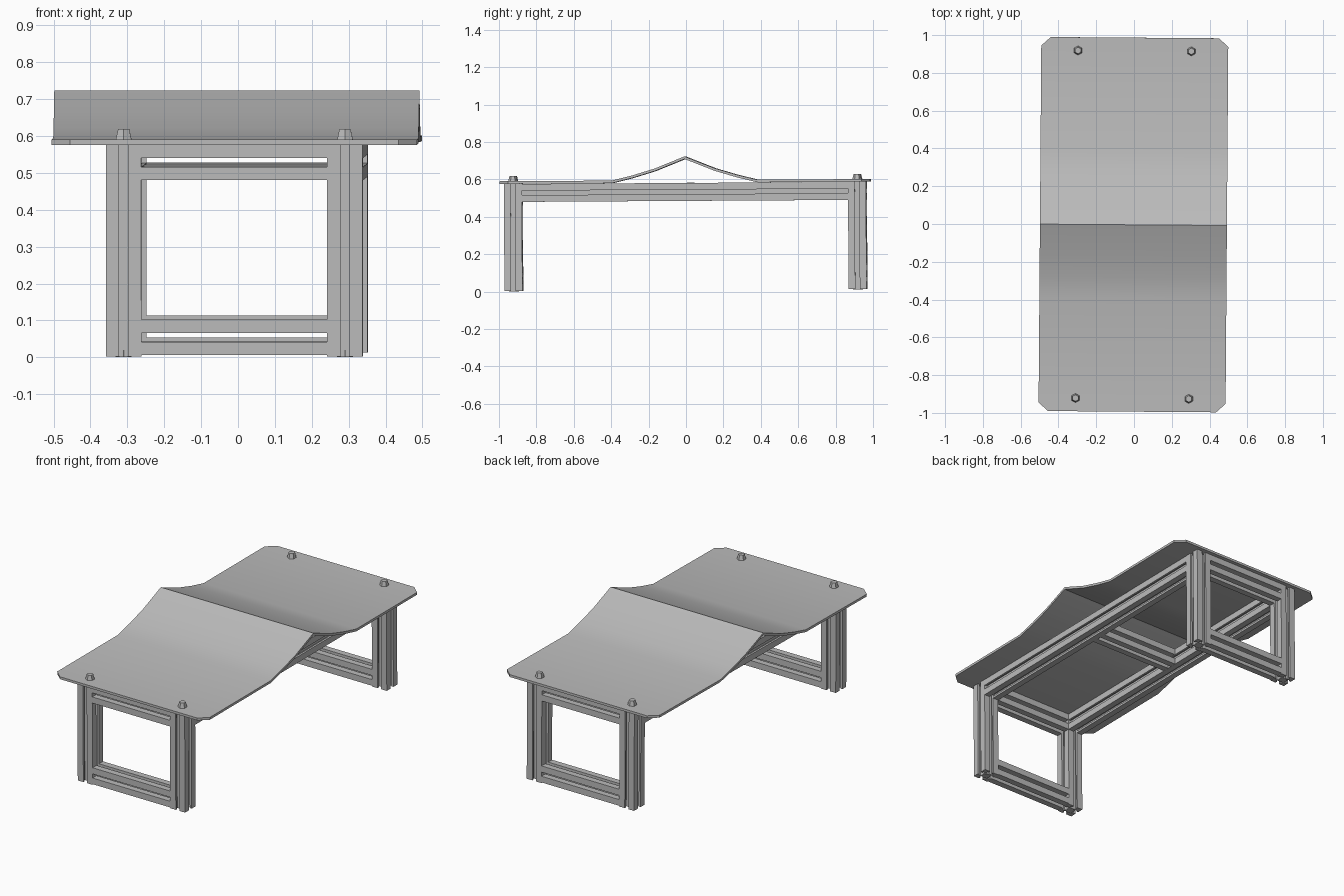
import bpy, bmesh
from mathutils import Matrix, Vector

cube = bpy.data.objects.get("Cube")
if cube:
    bpy.data.objects.remove(cube)

grey = bpy.data.materials.new("plain_grey")
grey.use_nodes = True
COLOUR = (0.5, 0.5, 0.5, 1)
grey.diffuse_color = COLOUR
grey.node_tree.nodes["Principled BSDF"].inputs["Base Color"].default_value = COLOUR

# The whole table sits slightly turned and tipped
LEAN = Matrix.Rotation(-0.0075, 4, "Z") @ Matrix.Rotation(0.006, 4, "X")
LEAN = Matrix.Translation((-0.003, 0, 0.006)) @ LEAN

HALF, SLOT, CORE, LIP = 0.048, 0.012, 0.023, 0.012
LEG_X, LEG_Y = 0.3, 0.92


def finish(name, bm):
    bmesh.ops.recalc_face_normals(bm, faces=bm.faces)
    bm.transform(LEAN)
    mesh = bpy.data.meshes.new(name)
    bm.to_mesh(mesh)
    bm.free()
    mesh.materials.append(grey)
    obj = bpy.data.objects.new(name, mesh)
    bpy.context.collection.objects.link(obj)
    return obj


def prism(bm, outline, start, end):
    """Sweep a closed outline along the straight line from start to end."""
    start, end = Vector(start), Vector(end)
    along = (end - start).normalized()
    side = Vector((0, 1, 0)) if abs(along.x) > 0.5 else Vector((1, 0, 0))
    up = along.cross(side)
    face = bm.faces.new([bm.verts.new(start + side * a + up * b) for a, b in outline])
    out = bmesh.ops.extrude_face_region(bm, geom=[face])
    moved = [v for v in out["geom"] if isinstance(v, bmesh.types.BMVert)]
    bmesh.ops.translate(bm, verts=moved, vec=end - start)
    bm.faces.ensure_lookup_table()


def slotted_outline():
    """Square bar with an undercut slot in each side."""
    wide = SLOT + 0.008
    arm = [(CORE, wide), (HALF - LIP, wide), (HALF - LIP, SLOT), (HALF, SLOT)]
    quarter = arm + [(HALF, HALF)] + [(b, a) for a, b in reversed(arm)]
    loop = []
    for turn in range(4):
        loop += quarter
        quarter = [(-b, a) for a, b in quarter]
    return loop


def slotted_bar(name, start, end):
    bm = bmesh.new()
    prism(bm, slotted_outline(), start, end)
    return finish(name, bm)


def open_bar(name, start, end):
    """Four parallel corner strips with a see-through gap."""
    bm = bmesh.new()
    for sa in (-1, 1):
        for sb in (-1, 1):
            strip = [(a * sa, b * sb) for a, b in
                     ((SLOT, SLOT), (HALF, SLOT), (HALF, HALF), (SLOT, HALF))]
            prism(bm, strip, start, end)
    return finish(name, bm)


def bolt(name, x, y, z, height, taper):
    bm = bmesh.new()
    bmesh.ops.create_cone(bm, cap_ends=True, segments=6, radius1=0.025,
                          radius2=0.025 * taper, depth=height,
                          matrix=Matrix.Translation((x, y, z + height / 2)))
    return finish(name, bm)


# Legs with a bolt head on top and a foot bolt below
for sx, side in ((1, "left"), (-1, "right")):
    for sy, end in ((-1, "front"), (1, "back")):
        x, y = sx * LEG_X, sy * LEG_Y
        slotted_bar(f"{end}_{side}_leg", (x, y, 0.002), (x, y, 0.578))
        bolt(f"{end}_{side}_top_bolt", x, y, 0.588, 0.03, 0.7)
        bolt(f"{end}_{side}_foot_bolt", x, y, 0, 0.02, 1)
    # Long rail under the top
    slotted_bar(f"{side}_long_rail", (sx * LEG_X, -0.872, 0.527),
                (sx * LEG_X, 0.872, 0.527))

# Rails across each end and the middle
inner = LEG_X - HALF
for name, y, z in (("front_top_rail", -LEG_Y, 0.528), ("back_top_rail", LEG_Y, 0.528),
                   ("front_bottom_rail", -LEG_Y, 0.054), ("back_bottom_rail", LEG_Y, 0.054),
                   ("middle_rail", 0, 0.528)):
    open_bar(name, (-inner, y, z), (inner, y, z))

# Table top: clipped corners, flat ends and a ridge across the middle
half_top = [(0.99, 0.445, 0.59), (0.945, 0.495, 0.59), (0.39, 0.495, 0.59), (0.28, 0.495, 0.617),
            (0.16, 0.495, 0.653)]
rows = [(-y, w, z) for y, w, z in half_top] + [(0, 0.495, 0.717)] + half_top[::-1]
bm = bmesh.new()
layers = []
for drop in (0, 0.014):
    layers.append([[bm.verts.new((s * w, y, z - drop)) for s in (-1, 1)] for y, w, z in rows])
upper, lower = layers
for i in range(len(rows) - 1):
    for layer in layers:
        bm.faces.new((*layer[i], *reversed(layer[i + 1])))
    for s in (0, 1):
        bm.faces.new((upper[i][s], upper[i + 1][s], lower[i + 1][s], lower[i][s]))
for i in (0, -1):
    bm.faces.new((*upper[i], *reversed(lower[i])))
top = finish("table_top", bm)
bpy.ops.object.select_all(action="DESELECT")
top.select_set(True)
bpy.context.view_layer.objects.active = top
bpy.ops.object.shade_smooth_by_angle(angle=0.52)
